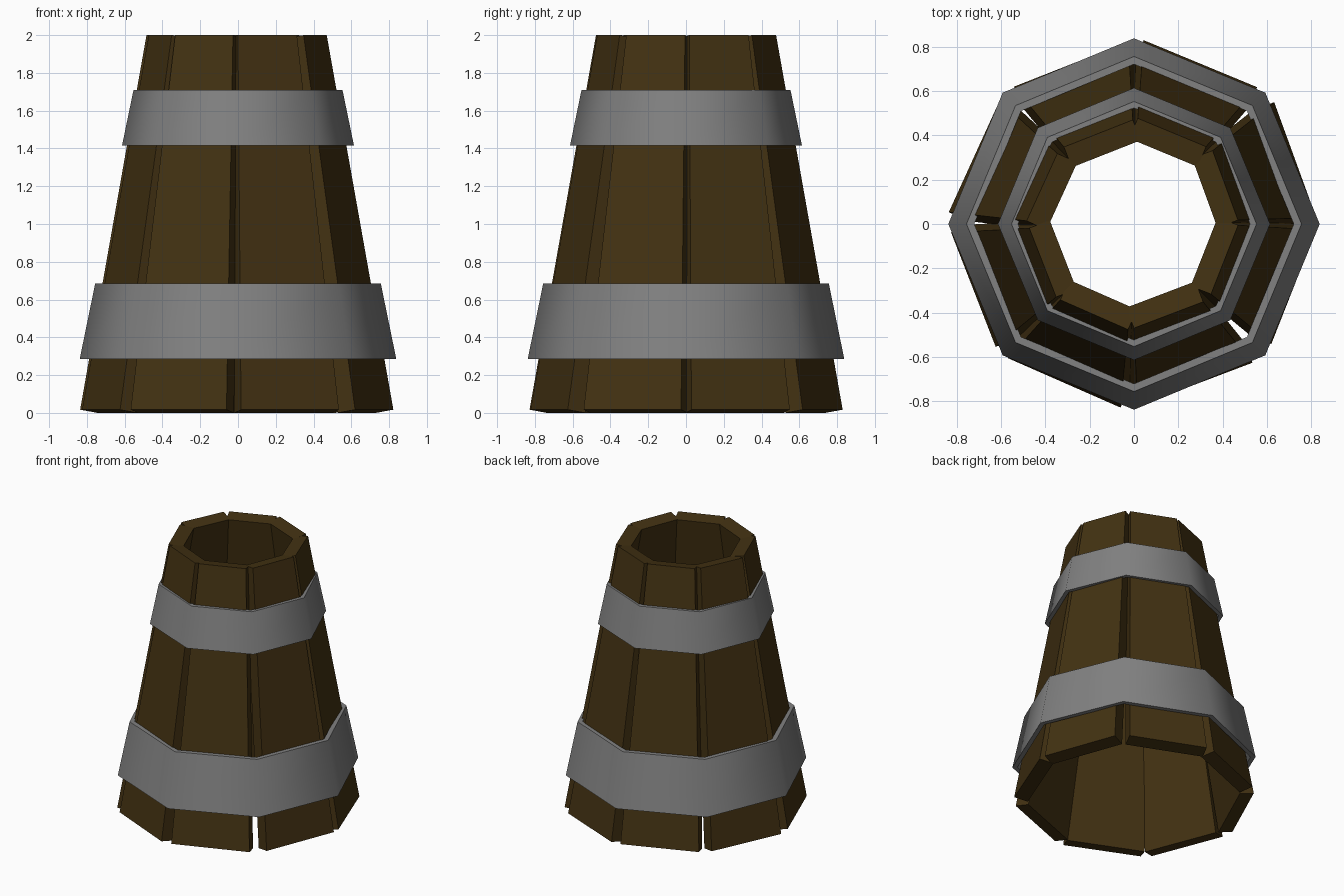
import bpy, bmesh
from math import radians, cos, sin, tau
from mathutils import Matrix, Vector

cube = bpy.data.objects.get("Cube")
if cube:
    bpy.data.objects.remove(cube, do_unlink=True)


def make_material(name, rgb):
    mat = bpy.data.materials.new(name)
    mat.use_nodes = True
    mat.diffuse_color = (*rgb, 1)
    mat.node_tree.nodes["Principled BSDF"].inputs["Base Color"].default_value = (*rgb, 1)
    return mat


def make_object(name, bm, mat):
    bmesh.ops.recalc_face_normals(bm, faces=bm.faces)
    mesh = bpy.data.meshes.new(name)
    bm.to_mesh(mesh)
    bm.free()
    mesh.materials.append(mat)
    obj = bpy.data.objects.new(name, mesh)
    bpy.context.collection.objects.link(obj)
    return obj


wood = make_material("dark_wood", (0.055, 0.031, 0.006))
iron = make_material("grey_iron", (0.22, 0.22, 0.22))

# Wooden staves: tapered boards leaning inward, cut square at both ends
FOOT, HEAD = Vector((0.783, 0, 0.017)), Vector((0.447, 0, 2.0))
FOOT_HALF, HEAD_HALF, THICK = 0.277, 0.167, 0.1
along = (HEAD - FOOT).normalized()
inward = Vector((-along.z, 0, along.x)) * THICK


def make_stave(index, turn, yaw, push):
    bm = bmesh.new()
    bmesh.ops.create_cube(bm, size=2)
    for v in bm.verts:
        end, half = (HEAD, HEAD_HALF) if v.co.z > 0 else (FOOT, FOOT_HALF)
        side = Vector((0, v.co.y * half, 0))
        v.co = end + side + (inward if v.co.x < 0 else Vector())
    # Small hand-made irregularity, then placement around the ring
    centre = Matrix.Translation((0.6, 0, 0))
    place = (Matrix.Rotation(radians(22.5 + 45 * index + turn), 4, "Z")
             @ Matrix.Translation((push, 0, 0))
             @ centre @ Matrix.Rotation(radians(yaw), 4, "Z") @ centre.inverted())
    bm.transform(place)
    make_object(f"stave_{index + 1}", bm, wood)


# turn, yaw and radial push of each stave
wobble = [(-0.3, -2.2, 0), (0, 0, 0), (-1, 0, -0.008), (0, -2, 0),
          (0, -1.2, 0), (-1.2, 0, 0), (-1.7, 0, -0.008), (1, 0, -0.008)]
for i, w in enumerate(wobble):
    make_stave(i, *w)


# Iron hoops: eight-sided tapered bands, softly shaded around the ring
def make_hoop(name, z_low, z_high, r_low, r_high, thick):
    bm = bmesh.new()
    section = [(r_low, z_low), (r_high, z_high),
               (r_high - thick, z_high), (r_low - thick, z_low)]
    rings = [[bm.verts.new((r * cos(tau * k / 8), r * sin(tau * k / 8), z))
              for r, z in section] for k in range(8)]
    for k in range(8):
        a, b = rings[k], rings[(k + 1) % 8]
        for j in range(4):
            n = (j + 1) % 4
            bm.faces.new((a[j], b[j], b[n], a[n]))
    obj = make_object(name, bm, iron)
    bpy.ops.object.select_all(action="DESELECT")
    obj.select_set(True)
    bpy.context.view_layer.objects.active = obj
    bpy.ops.object.shade_smooth_by_angle(angle=radians(50))


make_hoop("lower_hoop", 0.285, 0.685, 0.838, 0.756, 0.035)
make_hoop("upper_hoop", 1.415, 1.71, 0.614, 0.553, 0.03)
